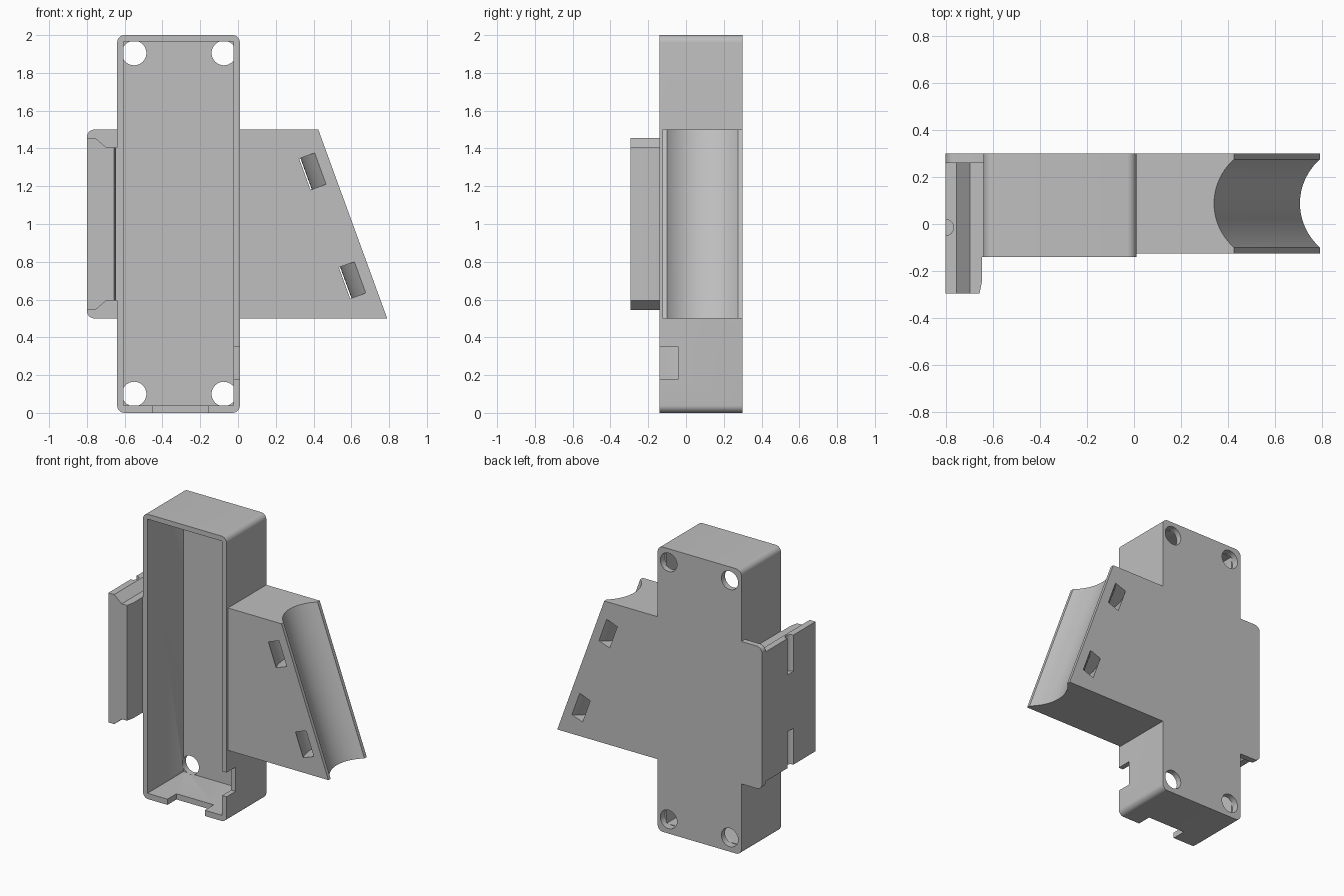
import bpy, bmesh
from math import sin, cos, pi, radians
from mathutils import Vector

cube = bpy.data.objects.get("Cube")
if cube:
    bpy.data.objects.remove(cube, do_unlink=True)

grey = bpy.data.materials.new("plain grey")
grey.use_nodes = True
grey.diffuse_color = (0.52, 0.52, 0.52, 1)
grey.node_tree.nodes["Principled BSDF"].inputs["Base Color"].default_value = grey.diffuse_color

X, Y, Z = Vector((1, 0, 0)), Vector((0, 1, 0)), Vector((0, 0, 1))
FRONT = (Vector(), X, Z, Y)      # outline in x-z, extruded along y
PLAN = (Vector(), X, Y, Z)       # outline in x-y, extruded along z


def prism(name, outline, start, end, frame=FRONT):
    """Extrude a flat outline from start to end within a frame."""
    o, p, q, w = frame
    bm = bmesh.new()
    face = bm.faces.new([bm.verts.new(o + p * a + q * b + w * start) for a, b in outline])
    new = bmesh.ops.extrude_face_region(bm, geom=[face])["geom"]
    verts = [v for v in new if isinstance(v, bmesh.types.BMVert)]
    bmesh.ops.translate(bm, verts=verts, vec=w * (end - start))
    bmesh.ops.recalc_face_normals(bm, faces=bm.faces[:])
    mesh = bpy.data.meshes.new(name)
    bm.to_mesh(mesh)
    bm.free()
    mesh.materials.append(grey)
    obj = bpy.data.objects.new(name, mesh)
    bpy.context.collection.objects.link(obj)
    return obj


def cut(target, *cutters):
    """Subtract each cutter from the target and discard it."""
    bpy.context.view_layer.objects.active = target
    for cutter in cutters:
        mod = target.modifiers.new("cut", "BOOLEAN")
        mod.operation, mod.solver, mod.object = "DIFFERENCE", "EXACT", cutter
        bpy.ops.object.modifier_apply(modifier=mod.name)
        bpy.data.objects.remove(cutter, do_unlink=True)


def arc(cx, cy, r, a0, a1, n):
    angles = [radians(a0 + (a1 - a0) * i / n) for i in range(n + 1)]
    return [(cx + r * cos(a), cy + r * sin(a)) for a in angles]


def circle(cx, cy, r, n=32):
    return arc(cx, cy, r, 0, 360, n)[:-1]


def rect(x0, x1, z0, z1, left=0, right=0):
    """Rectangle whose left and right corners may be rounded."""
    pts = []
    for x, z, r, sx, sz, a in ((x1, z1, right, -1, -1, 0), (x0, z1, left, 1, -1, 90),
                               (x0, z0, left, 1, 1, 180), (x1, z0, right, -1, 1, 270)):
        pts += arc(x + sx * r, z + sz * r, r, a, a + 90, 8) if r else [(x, z)]
    return pts


# Open-fronted case with cable notches and corner holes
case = prism("case", rect(-0.64, 0.01, 0, 2, 0.04, 0.04), -0.14, 0.30)
cut(case,
    prism("cavity", rect(-0.605, -0.025, 0.04, 1.965), -0.3, 0.26),
    prism("bottom_notch", rect(-0.45, -0.16, -0.1, 0.1), -0.3, -0.04),
    prism("side_notch", rect(-0.1, 0.1, 0.18, 0.35), -0.3, -0.04))
for hx in (-0.55, -0.075):
    for hz in (0.1, 1.905):
        cut(case, prism("hole", circle(hx, hz, 0.065), 0.25, 0.35))

# Slanted side bracket
bracket = prism("tube_bracket", [(0.01, 0.5), (0.79, 0.5), (0.425, 1.5), (0.01, 1.5)], -0.125, 0.30)

# Frame on the slanted face: across, outward, and down the slope
down = Vector((0.365, 0, -1)).normalized()
outward = Vector((1, 0, 0.365)).normalized()
SLOPE = (Vector((0.425, 0.0875, 1.5)), Y, outward, down)
AXIS = 0.18

# Round saddle and curved strap channels share one axis
cut(bracket, prism("saddle", circle(0, AXIS, 0.26, 96), -0.5, 1.6, SLOPE))
for s in (0.11, 0.723):
    ring = arc(0, AXIS, 0.321, 220, 320, 24) + arc(0, AXIS, 0.391, 320, 220, 24)
    cut(bracket, prism("strap_channel", ring, s, s + 0.176, SLOPE))

# Rear plate behind the clip rail
prism("rail_back_plate", rect(-0.80, -0.64, 0.5, 1.5, left=0.04), 0.26, 0.30)

# Clip rail with stepped ends, mirrored about mid height
half = [(-0.80, 0.455), (-0.755, 0.455), (-0.697, 0.405), (-0.64, 0.405)]
profile = [(x, 1 + h) for x, h in half] + [(x, 1 - h) for x, h in reversed(half)]
rail = prism("clip_rail", profile, -0.295, 0.26)
wedge = [(-0.657, -0.3), (-0.645, -0.24), (-0.645, -0.14), (-0.6, -0.14), (-0.6, -0.3)]
cut(rail, prism("lead_in", wedge, 0, 2, PLAN))
for z0, z1 in ((0.4, 0.80), (1.20, 1.6)):
    cut(rail, prism("groove", circle(-0.80, -0.015, 0.034, 24), z0, z1, PLAN))

# Smooth the curved surfaces, keep edges crisp
bpy.ops.object.select_all(action="DESELECT")
for obj in bpy.context.scene.objects:
    if obj.type == "MESH" and obj.data.materials and obj.data.materials[0] == grey:
        obj.select_set(True)
        bpy.context.view_layer.objects.active = obj
bpy.ops.object.shade_smooth_by_angle(angle=radians(30))
